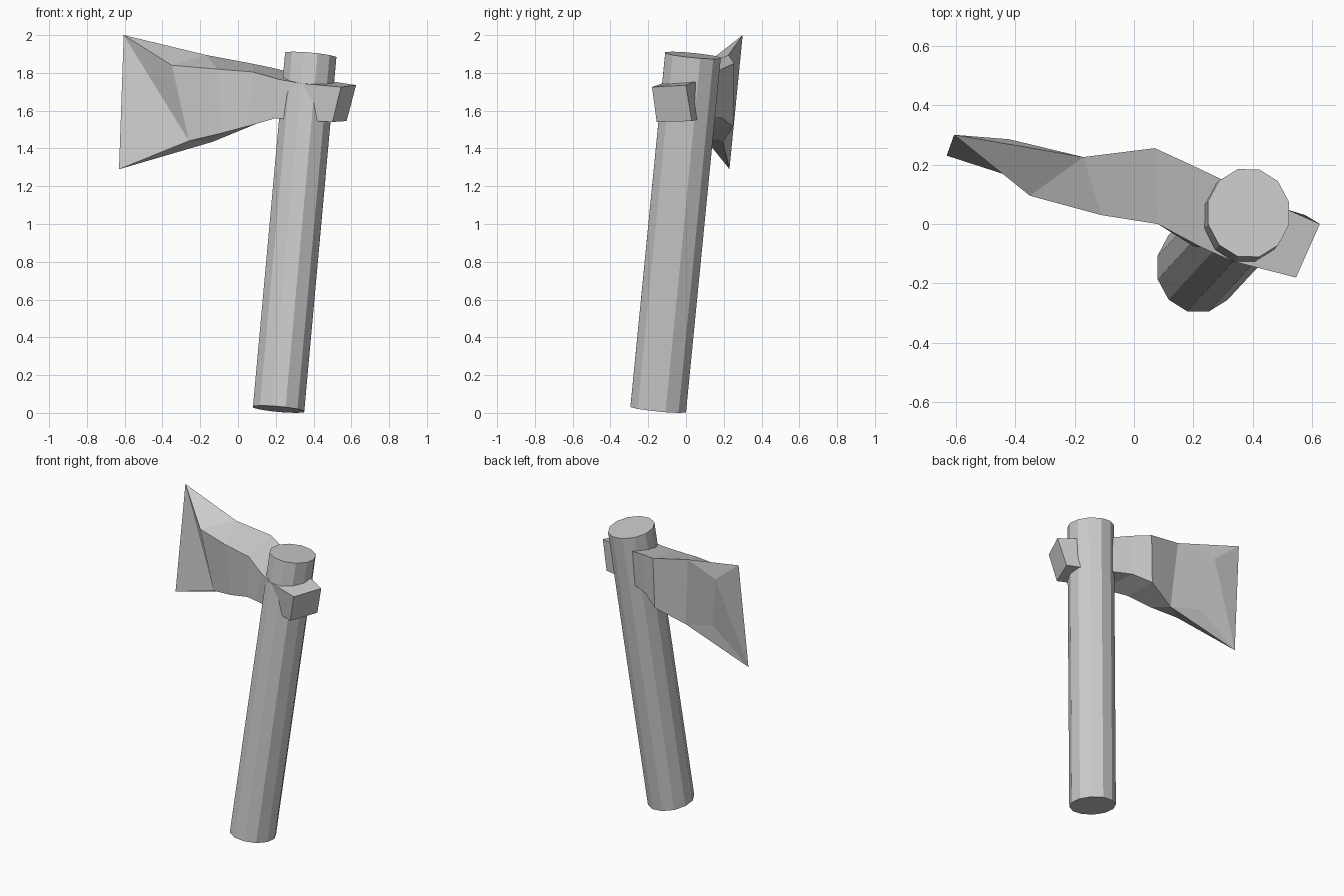
import bpy, bmesh, math
from mathutils import Vector, Matrix

if "Cube" in bpy.data.objects:
    bpy.data.objects.remove(bpy.data.objects["Cube"])


def finish(bm, name):
    bmesh.ops.recalc_face_normals(bm, faces=bm.faces)
    mesh = bpy.data.meshes.new(name)
    bm.to_mesh(mesh)
    bm.free()
    obj = bpy.data.objects.new(name, mesh)
    bpy.context.collection.objects.link(obj)
    return obj


# Handle: leaning twelve-sided shaft, slightly oval
bottom, top = Vector((0.215, -0.147, 0.0195)), Vector((0.385, 0.037, 1.893))
axis = top - bottom
tilt = Vector((0, 0, 1)).rotation_difference(axis).to_matrix().to_4x4()
place = (Matrix.Translation((bottom + top) / 2) @ tilt
         @ Matrix.Diagonal((0.141, 0.153, 1, 1)) @ Matrix.Rotation(math.radians(15), 4, 'Z'))
bm = bmesh.new()
bmesh.ops.create_cone(bm, cap_ends=True, segments=12, radius1=1, radius2=1,
                      depth=axis.length, matrix=place)
finish(bm, "handle")

# Axe head: four-cornered sections from poll to blade
# (front top, back top, back bottom, front bottom)
sections = [
    [(0.545, -0.18, 1.725), (0.625, 0.0, 1.735), (0.575, 0.03, 1.545), (0.50, -0.155, 1.54)],
    [(0.33, -0.125, 1.745), (0.40, 0.10, 1.77), (0.38, 0.09, 1.56), (0.32, -0.09, 1.55)],
    [(0.22, -0.075, 1.765), (0.19, 0.20, 1.825), (0.17, 0.19, 1.56), (0.20, -0.075, 1.56)],
    [(0.08, 0.0, 1.805), (0.07, 0.255, 1.85), (0.06, 0.25, 1.515), (0.06, 0.015, 1.52)],
    [(-0.11, 0.03, 1.82), (-0.17, 0.225, 1.895), (-0.135, 0.195, 1.435), (-0.09, 0.05, 1.48)],
    [(-0.35, 0.095, 1.84), (-0.42, 0.285, 1.85), (-0.355, 0.215, 1.49), (-0.26, 0.11, 1.44)],
]
bm = bmesh.new()
rings = [[bm.verts.new(p) for p in s] for s in sections]
bm.faces.new(rings[0])
for a, b in zip(rings[:4], rings[1:5]):
    for i in range(4):
        j = (i + 1) % 4
        bm.faces.new((a[i], a[j], b[j], b[i]))

# Blade: flares out to a sharp cutting edge
ft4, bt4, bb4, fb4 = rings[4]
ft, bt, bb, fb = rings[5]
e_top = bm.verts.new((-0.605, 0.30, 2.0))
e_low = bm.verts.new((-0.63, 0.23, 1.29))
for f in [(ft4, bt4, ft), (ft, bt4, e_top), (bt4, bt, e_top),
          (fb4, bb4, fb), (fb, bb4, e_low), (bb4, bb, e_low),
          (ft4, ft, fb, fb4), (bt4, bt, bb, bb4),
          (ft, fb, e_top), (fb, e_low, e_top),
          (bt, bb, e_low), (bt, e_low, e_top)]:
    bm.faces.new(f)
finish(bm, "axe_head")
